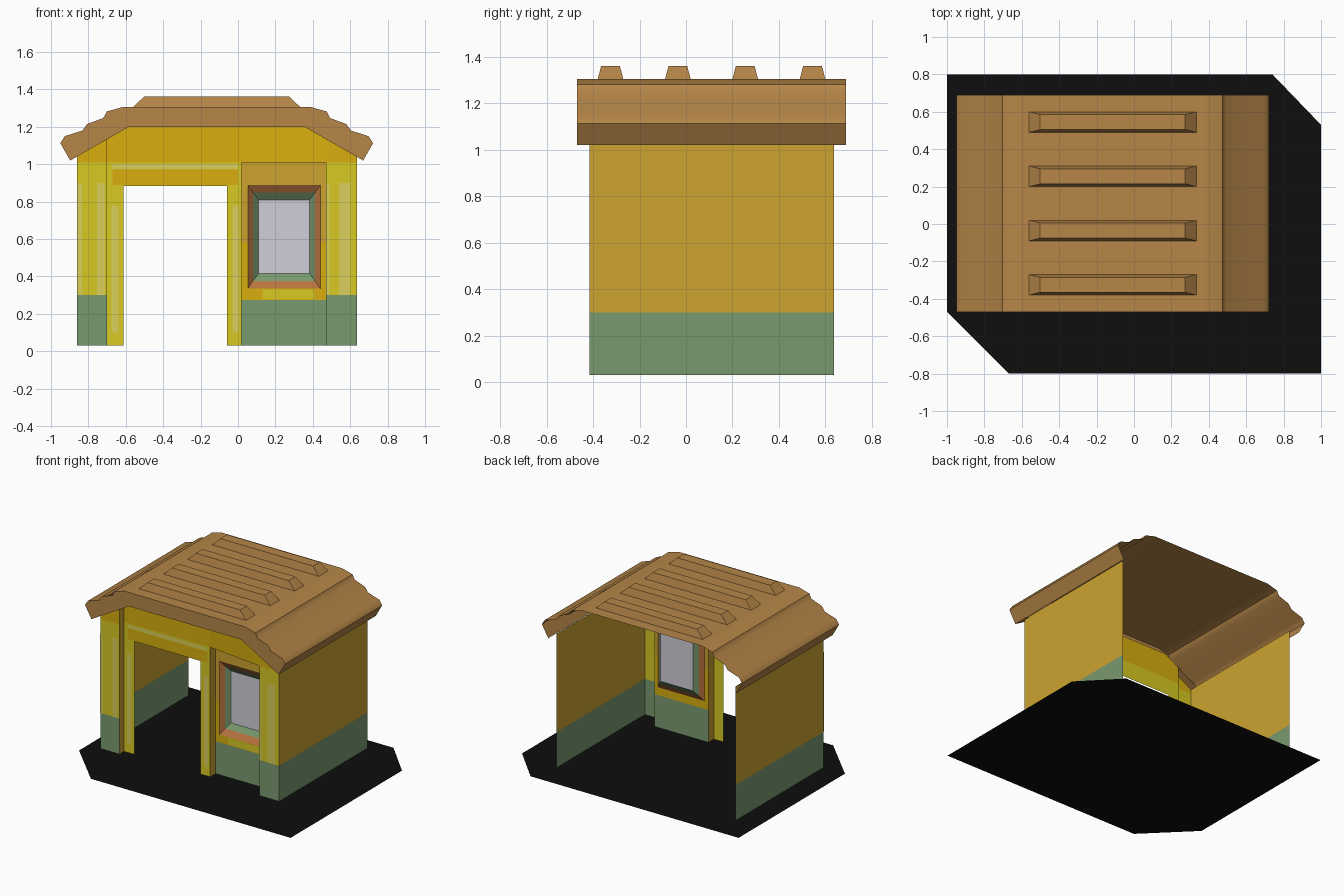
import bpy, math

if "Cube" in bpy.data.objects:
    bpy.data.objects.remove(bpy.data.objects["Cube"])

def lin(c):
    c /= 255
    return c / 12.92 if c <= 0.04045 else ((c + 0.055) / 1.055) ** 2.4

MATS = {}
for name, rgb in {
    "black": (14, 14, 14), "roof_brown": (182, 134, 72), "wall_gold": (205, 163, 48),
    "green": (121, 154, 111), "gable_gold": (216, 175, 14), "yellow": (215, 202, 34),
    "pale_yellow": (218, 208, 92), "glass": (208, 206, 216), "frame_orange": (186, 117, 64),
}.items():
    m = bpy.data.materials.new(name)
    m.diffuse_color = (*[lin(c) for c in rgb], 1)
    m.use_nodes = True
    m.node_tree.nodes["Principled BSDF"].inputs["Base Color"].default_value = m.diffuse_color
    MATS[name] = m

def build(name, faces):
    """faces: list of (points, material name); shared points are welded."""
    index, polys, mats, ids = {}, [], [], []
    for pts, mat in faces:
        polys.append([index.setdefault(tuple(round(c, 4) for c in p), len(index)) for p in pts])
        if mat not in mats:
            mats.append(mat)
        ids.append(mats.index(mat))
    me = bpy.data.meshes.new(name)
    me.from_pydata(list(index), [], polys)
    for m in mats:
        me.materials.append(MATS[m])
    me.polygons.foreach_set("material_index", ids)
    ob = bpy.data.objects.new(name, me)
    bpy.context.collection.objects.link(ob)
    return ob

FRONT, DOOR, PANEL, BACK = -0.415, -0.36, -0.295, 0.637
BASE, HEAD = 0.03, 1.01
CX = -0.114

def rect(x0, x1, z0, z1, y, y1=None):
    """Front-facing upright quad; y1 lets it slant."""
    y1 = y if y1 is None else y1
    return [(x0, y, z0), (x1, y1, z0), (x1, y1, z1), (x0, y, z1)]

def side(x, y0, y1, z0, z1, right=True):
    p = [(x, y0, z0), (x, y1, z0), (x, y1, z1), (x, y0, z1)]
    return p if right else p[::-1]

# Ground plate with two clipped corners
build("ground_plate", [([(x, y, 0) for x, y in (
    (-1, -.47), (-.67, -.8), (1, -.8), (1, .53), (.74, .8), (-1, .8))], "black")])

# Side walls: green base, gold above
for name, x, right in (("left_wall", -.86, False), ("right_wall", .635, True)):
    build(name, [(side(x, FRONT, BACK, BASE, .30, right), "green"),
                 (side(x, FRONT, BACK, .30, 1.045, right), "wall_gold")])

# Front pillars
build("left_pillar", [
    (rect(-.86, -.70, BASE, .30, FRONT), "green"),
    (rect(-.86, -.70, .30, HEAD, FRONT), "yellow"),
    ([(-.86, FRONT, HEAD), (-.70, FRONT, HEAD), (-.70, FRONT, 1.134), (-.86, FRONT, 1.043)], "gable_gold"),
    (side(-.70, FRONT, DOOR, BASE, 1.134), "wall_gold")])
build("right_pillar", [
    (rect(.47, .635, BASE, .30, FRONT), "green"),
    (rect(.47, .635, .30, HEAD, FRONT), "yellow")])

# Door frame
build("door_frame", [
    (rect(-.70, -.613, BASE, .885, DOOR), "yellow"),
    (rect(-.06, .02, BASE, .885, DOOR), "yellow"),
    (rect(-.70, .02, .885, HEAD, DOOR), "yellow")])

# Gable above door and window
build("gable", [
    ([(-.70, DOOR, HEAD), (.02, DOOR, HEAD), (.02, DOOR, 1.2), (-.585, DOOR, 1.2), (-.70, DOOR, 1.134)], "gable_gold"),
    ([(.02, DOOR, HEAD), (.47, FRONT, HEAD), (.47, FRONT, 1.135), (.36, -.402, 1.2), (.02, DOOR, 1.2)], "gable_gold"),
    ([(.47, FRONT, HEAD), (.635, FRONT, HEAD), (.635, FRONT, 1.043), (.47, FRONT, 1.135)], "gable_gold")])

# Painted highlight plates
e = 0.003
build("painted_trim", [(rect(x0, x1, z0, z1, y - e), m) for x0, x1, z0, z1, y, m in (
    (-.86, -.835, .30, .90, FRONT, "pale_yellow"), (-.755, -.715, .30, .90, FRONT, "pale_yellow"),
    (.47, .49, .30, .90, FRONT, "pale_yellow"), (.54, .60, .30, .90, FRONT, "pale_yellow"),
    (-.675, -.64, .10, .78, DOOR, "pale_yellow"), (-.03, .005, .10, .78, DOOR, "pale_yellow"),
    (-.67, 0, .975, 1.0, DOOR, "pale_yellow"), (-.67, 0, .89, .972, DOOR, "gable_gold"),
    (.13, .41, .28, .33, PANEL, "yellow"))])

# Recessed window wall, with a hole for the window
build("window_wall", [
    (side(.02, DOOR, PANEL, BASE, HEAD), "wall_gold"),
    (side(.47, FRONT, PANEL, BASE, .30, False), "green"),
    (side(.47, FRONT, PANEL, .30, HEAD, False), "yellow"),
    ([(.02, DOOR, HEAD), (.02, PANEL, HEAD), (.47, PANEL, HEAD), (.47, FRONT, HEAD)], "wall_gold"),
    (rect(.02, .47, BASE, .275, PANEL), "green"),
    (rect(.02, .47, .275, .335, PANEL), "gable_gold"),
    (rect(.02, .053, .335, .58, PANEL), "gable_gold"),
    (rect(.44, .47, .335, .58, PANEL), "gable_gold"),
    (rect(.02, .053, .58, .89, PANEL), "wall_gold"),
    (rect(.44, .47, .58, .89, PANEL), "wall_gold"),
    (rect(.02, .47, .89, HEAD, PANEL), "wall_gold")])

# Funnel-shaped window frame and glass
rings = [rect(.053, .44, .335, .89, PANEL), rect(.081, .412, .377, .848, -.268), rect(.11, .383, .417, .81, -.24)]
faces = [(rings[2], "glass")]
for a, b, m in ((rings[0], rings[1], "frame_orange"), (rings[1], rings[2], "green")):
    for i in range(4):
        j = (i + 1) % 4
        faces.append(([a[i], a[j], b[j], b[i]], m))
build("window", faces)

# Roof: stepped half profile (distance from the middle, height), mirrored
half = [(.783, 1.02), (.836, 1.113), (.812, 1.15), (.718, 1.18), (.693, 1.215),
        (.606, 1.247), (.588, 1.282), (.505, 1.305), (.485, 1.305)]
profile = [(CX - d, z) for d, z in half] + [(CX + d, z) for d, z in reversed(half)]
RF, RB = -.47, .69
roof = build("roof", [([(a[0], RF, a[1]), (b[0], RF, b[1]), (b[0], RB, b[1]), (a[0], RB, a[1])], "roof_brown")
                      for a, b in zip(profile, profile[1:])])
bpy.context.view_layer.objects.active = roof
roof.select_set(True)
bpy.ops.object.shade_smooth_by_angle(angle=math.radians(45))

# Roof front face and the narrow soffit behind it
under = [(CX - .783, 1.02), (CX - .47, 1.2), (CX + .47, 1.2), (CX + .783, 1.02)]
outline = under + profile[::-1][1:-1]
build("roof_front", [([(x, RF, z) for x, z in outline], "roof_brown")] + [
    ([(a[0], DOOR, a[1]), (b[0], DOOR, b[1]), (b[0], RF, b[1]), (a[0], RF, a[1])], "roof_brown")
    for a, b in zip(under, under[1:])])

# Tapered roof ridges
for i in range(4):
    yc = -.325 + i * .29
    lo = [(CX + sx * .447, yc + sy * .055, 1.305) for sx, sy in ((-1, -1), (1, -1), (1, 1), (-1, 1))]
    hi = [(CX + sx * .388, yc + sy * .04, 1.362) for sx, sy in ((-1, -1), (1, -1), (1, 1), (-1, 1))]
    build(f"roof_ridge_{i + 1}", [(hi, "roof_brown")] + [
        ([lo[k], lo[(k + 1) % 4], hi[(k + 1) % 4], hi[k]], "roof_brown") for k in range(4)])
